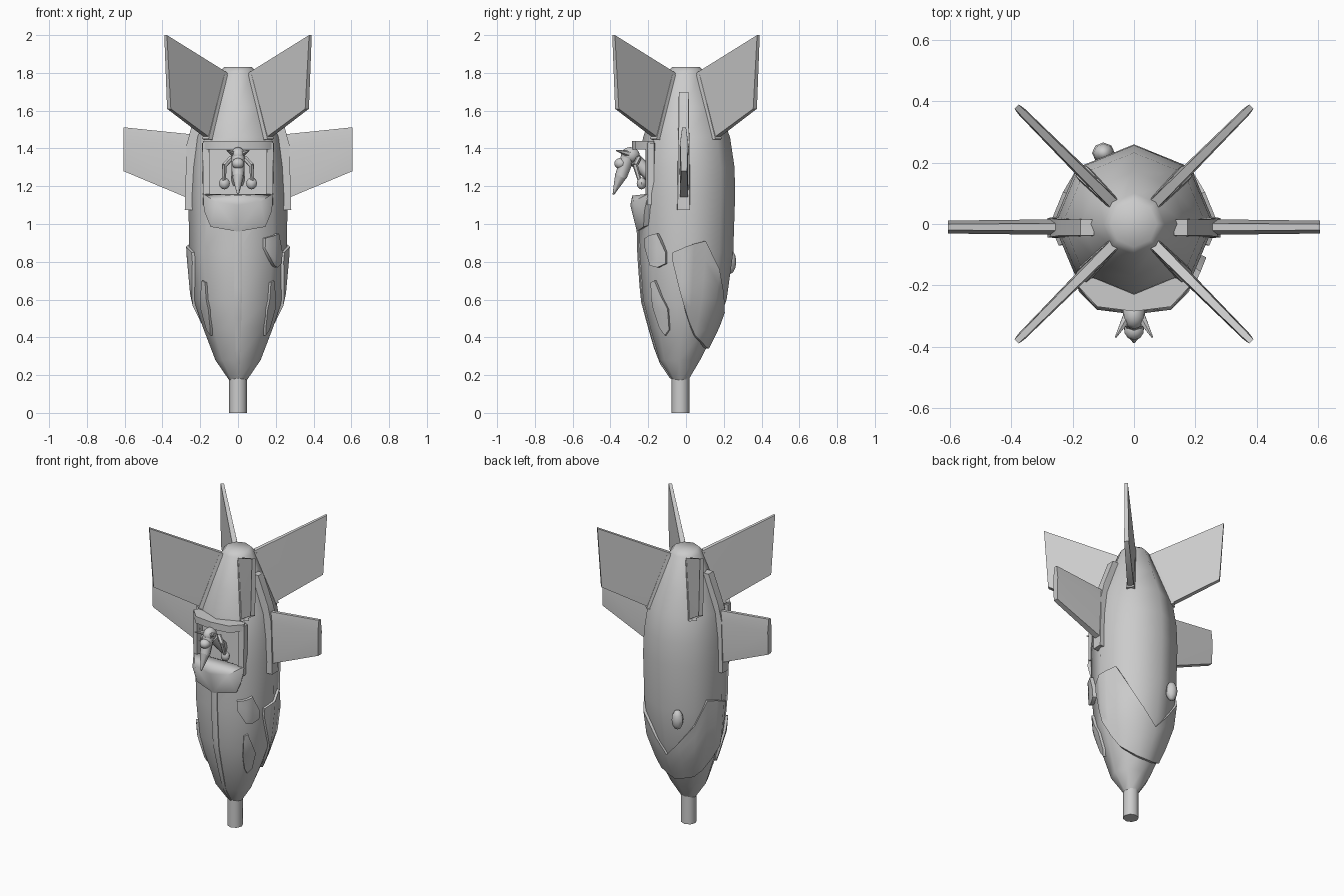
import bpy, bmesh, math
from mathutils import Vector, Matrix

if "Cube" in bpy.data.objects:
    bpy.data.objects.remove(bpy.data.objects["Cube"])

grey = bpy.data.materials.new("light_grey")
grey.diffuse_color = (0.6, 0.6, 0.6, 1)
grey.use_nodes = True
grey.node_tree.nodes["Principled BSDF"].inputs["Base Color"].default_value = grey.diffuse_color


def make(name, bm):
    bmesh.ops.recalc_face_normals(bm, faces=bm.faces[:])
    me = bpy.data.meshes.new(name)
    bm.to_mesh(me)
    bm.free()
    me.materials.append(grey)
    ob = bpy.data.objects.new(name, me)
    bpy.context.collection.objects.link(ob)
    return ob


def hull(name, pts, matrix=Matrix()):
    bm = bmesh.new()
    for p in pts:
        bm.verts.new(matrix @ Vector(p))
    res = bmesh.ops.convex_hull(bm, input=bm.verts[:])
    junk = {g for g in res["geom_interior"] + res["geom_unused"] if isinstance(g, bmesh.types.BMVert)}
    bmesh.ops.delete(bm, geom=list(junk), context='VERTS')
    bmesh.ops.dissolve_limit(bm, angle_limit=0.01, verts=bm.verts[:], edges=bm.edges[:])
    return make(name, bm)


def tube(name, a, b, r1, r2, sides=8):
    a, b = Vector(a), Vector(b)
    d = b - a
    m = Matrix.Translation((a + b) / 2) @ d.to_track_quat('Z', 'Y').to_matrix().to_4x4()
    bm = bmesh.new()
    bmesh.ops.create_cone(bm, cap_ends=True, segments=sides, radius1=r1, radius2=r2,
                          depth=d.length, matrix=m)
    return make(name, bm)


def ball(name, c, size, u=10, v=7):
    bm = bmesh.new()
    bmesh.ops.create_uvsphere(bm, u_segments=u, v_segments=v, radius=1,
                              matrix=Matrix.Translation(c) @ Matrix.Diagonal((*size, 1)))
    return make(name, bm)


# Hull profile: height, half width, front y, back y
ROWS = [(0.17, .045, -.07, .01), (0.28, .12, -.145, .075), (0.45, .185, -.195, .16),
        (0.6, .235, -.235, .215), (0.85, .258, -.253, .25), (1.15, .263, -.258, .26),
        (1.3, .255, -.25, .257), (1.46, .233, -.227, .233), (1.62, .172, -.17, .172),
        (1.805, .10, -.10, .10), (1.83, .075, -.075, .075)]


def surface(deg, z, off=0.0):
    """Point on the eight-sided fuselage, pushed outward by off."""
    for lo, hi in zip(ROWS, ROWS[1:]):
        if z <= hi[0]:
            break
    t = (z - lo[0]) / (hi[0] - lo[0])
    rx, yf, yb = (lo[i] + (hi[i] - lo[i]) * t for i in (1, 2, 3))
    f = math.cos(math.pi / 8) / math.cos(math.radians(deg % 45 - 22.5))
    a = math.radians(deg)
    return Vector(((rx * f + off) * math.cos(a),
                   (yf + yb) / 2 + ((yb - yf) / 2 * f + off) * math.sin(a), z))


def panel(name, cols, off, steps=5):
    """Raised plate following the fuselage; cols are angle, low z, high z."""
    bm = bmesh.new()
    grids = []
    for o in (off, -0.02):
        grids.append([[bm.verts.new(surface(d, a + (b - a) * i / steps, o))
                       for i in range(steps + 1)] for d, a, b in cols])
    n = len(cols)
    for g in grids:
        for i in range(n - 1):
            for j in range(steps):
                bm.faces.new((g[i][j], g[i + 1][j], g[i + 1][j + 1], g[i][j + 1]))
    border = ([(i, 0) for i in range(n)] + [(n - 1, j) for j in range(1, steps + 1)]
              + [(i, steps) for i in range(n - 2, -1, -1)] + [(0, j) for j in range(steps - 1, 0, -1)])
    o, q = grids
    for (i, j), (k, l) in zip(border, border[1:] + border[:1]):
        bm.faces.new((o[i][j], o[k][l], q[k][l], q[i][j]))
    return make(name, bm)


# Fuselage
bm = bmesh.new()
rings = [[bm.verts.new(surface(k * 45, r[0])) for k in range(8)] for r in ROWS]
for a, b in zip(rings, rings[1:]):
    for k in range(8):
        bm.faces.new((a[k], a[(k + 1) % 8], b[(k + 1) % 8], b[k]))
bm.faces.new(rings[0])
bm.faces.new(rings[-1])
fuselage = make("fuselage", bm)

# Cockpit opening
cutter = hull("cockpit_cutter", [(x, y, z) for x in (-.15, .15)
                                 for y, z in ((-.5, 1.1), (-.5, 1.41), (-.15, 1.41), (-.17, 1.1))])
cutter.hide_render = True
cutter.hide_set(True)
mod = fuselage.modifiers.new("opening", 'BOOLEAN')
mod.object = cutter
mod.operation = 'DIFFERENCE'
mod.solver = 'EXACT'

# Nose probe
tube("nose_probe", (0, -.03, 0), (0, -.03, .2), .048, .048)

# Front spine strip
panel("front_spine", [(-95, .18, .99), (-90, .18, .99), (-85, .18, .99)], .006, 10)

# Cockpit lip, top bar and side rails
lip = [(0, -.285, 1.15), (0, -.295, 1.10), (0, -.26, .96), (0, -.18, 1.15)]
for s in (-1, 1):
    lip += [(s * .12, -.28, 1.12), (s * .185, -.20, 1.16), (s * .18, -.22, 1.07),
            (s * .145, -.225, .985), (s * .16, -.17, 1.1), (s * .13, -.17, 1.0)]
hull("cockpit_lip", lip)
for s in (-1, 1):
    hull("cockpit_top_bar", [(x, y, z) for x, y in ((0, -.285), (s * .12, -.27), (s * .185, -.20),
                                                    (s * .17, -.17), (0, -.2)) for z in (1.395, 1.44)])
    hull("cockpit_side_rail", [(s * x, y, z) for z, w in ((1.1, .183), (1.43, .188))
                               for x, y in ((w, -.205), (w - .035, -.215), (w + .002, -.17), (w - .035, -.16))])

# Tail fins with root fairings
for deg in (45, 135, 225, 315):
    m = Matrix.Rotation(math.radians(deg), 4, 'Z')
    hull("tail_fin", [(r, s * w, z) for s in (-1, 1) for r, z, w in
                      ((.06, 1.78, .018), (.105, 1.805, .016), (.542, 2.0, .010),
                       (.517, 1.61, .014), (.215, 1.45, .020), (.14, 1.47, .02))], m)
    hull("fin_fairing", [(r, s * w, z) for s in (-1, 1) for r, z, w in
                         ((.08, 1.79, .022), (.12, 1.79, .018), (.245, 1.45, .024),
                          (.19, 1.44, .032))], m)

# Wings, root rails and lower side panels
for s in (-1, 1):
    wing = []
    for t in (-1, 1):
        wing += [(s * x, -.01 + t * w, z) for x, z, w in
                 ((.20, 1.11, .022), (.20, 1.40, .026), (.20, 1.47, .012),
                  (.607, 1.28, .016), (.607, 1.43, .021), (.607, 1.512, .010))]
    hull("wing", wing)
    hull("wing_root_rail", [(s * x, -.012 + t * w, z) for t in (-1, 1) for x, z, w in
                            ((.22, 1.075, .036), (.282, 1.075, .032), (.272, 1.42, .03),
                             (.245, 1.52, .026), (.175, 1.70, .026), (.13, 1.70, .026))])
    flip = (lambda c: c) if s > 0 else (lambda c: [(180 - d, a, b) for d, a, b in c])
    panel("side_vent", flip([(-47, .55, .69), (-41, .45, .70), (-33, .41, .62), (-24, .44, .55)]), .016)

# Wrap-around keel plate
half = [(-16, .80, .85), (-7, .66, .865), (0, .57, .88), (10, .48, .895), (25, .41, .91),
        (45, .37, .76), (68, .35, .63)]
panel("keel_plate", half + [(90, .34, .53)] + [(180 - d, a, b) for d, a, b in half[::-1]], .016)

# Right front hatch
panel("hatch", [(-57, .87, .925), (-45, .78, .94), (-36, .77, .95), (-25, .79, .85)], .022)

# Back bulge
ball("back_bulge", (-.1, .232, .80), (.037, .034, .065), 8, 6)

# Pilot: body, head, long snout, ears, arms and hands
tube("pilot_body", (0, -.15, 1.22), (0, -.27, 1.34), .035, .035)
ball("pilot_head", (0, -.295, 1.365), (.038, .05, .042))
tube("pilot_snout", (0, -.31, 1.35), (0, -.345, 1.25), .036, .032)
tube("pilot_snout_tip", (0, -.345, 1.255), (0, -.385, 1.155), .032, .004)
ball("pilot_brow", (0, -.345, 1.32), (.034, .035, .03))
for s in (-1, 1):
    tube("pilot_ear", (s * .02, -.30, 1.37), (s * .06, -.37, 1.39), .018, .003, 6)
    tube("pilot_upper_arm", (s * .035, -.25, 1.35), (s * .072, -.27, 1.31), .014, .014, 6)
    tube("pilot_forearm", (s * .072, -.27, 1.315), (s * .075, -.245, 1.23), .014, .011, 6)
    ball("pilot_hand", (s * .072, -.235, 1.215), (.029, .026, .032), 8, 6)

# Smooth shading with sharp edges kept
bpy.ops.object.select_all(action='DESELECT')
for ob in bpy.context.collection.objects:
    if ob is not cutter:
        ob.select_set(True)
bpy.context.view_layer.objects.active = fuselage
bpy.ops.object.shade_smooth_by_angle(angle=math.radians(48))
